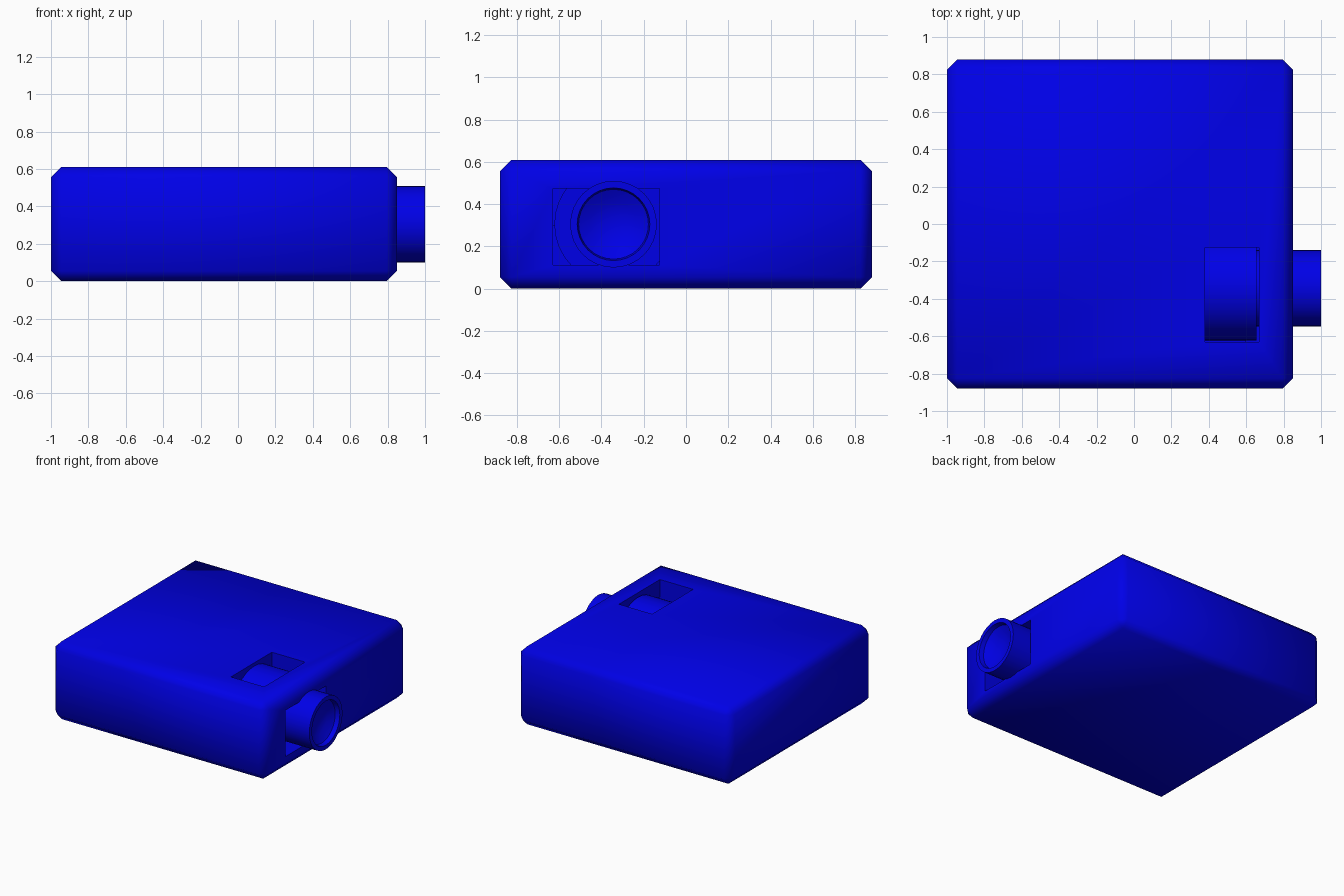
import bpy, bmesh, math

if "Cube" in bpy.data.objects:
    bpy.data.objects.remove(bpy.data.objects["Cube"])

blue = bpy.data.materials.new("blue")
blue.diffuse_color = (0.0, 0.0, 0.8, 1)
blue.use_nodes = True
blue.node_tree.nodes["Principled BSDF"].inputs["Base Color"].default_value = blue.diffuse_color

LENS_Y, LENS_Z = -0.343, 0.305


def select(obj):
    bpy.ops.object.select_all(action='DESELECT')
    obj.select_set(True)
    bpy.context.view_layer.objects.active = obj


def smooth(obj, angle=50):
    select(obj)
    bpy.ops.object.shade_smooth_by_angle(angle=math.radians(angle))


def box(name, lo, hi):
    bpy.ops.mesh.primitive_cube_add(size=1)
    obj = bpy.context.object
    obj.name = name
    for v in obj.data.vertices:
        v.co = [(a + b) / 2 + c * (b - a) for a, b, c in zip(lo, hi, v.co)]
    return obj


def lathe(name, profile, sides=32):
    """Spin (x, radius) points around the lens axis."""
    bm = bmesh.new()
    vs = [bm.verts.new((x, 0, r)) for x, r in profile]
    es = [bm.edges.new(p) for p in zip(vs, vs[1:])]
    bmesh.ops.spin(bm, geom=vs + es, cent=(0, 0, 0), axis=(1, 0, 0),
                   angle=2 * math.pi, steps=sides)
    bmesh.ops.remove_doubles(bm, verts=bm.verts, dist=1e-4)
    bmesh.ops.recalc_face_normals(bm, faces=bm.faces)
    bmesh.ops.translate(bm, verts=bm.verts, vec=(0, LENS_Y, LENS_Z))
    mesh = bpy.data.meshes.new(name)
    bm.to_mesh(mesh)
    bm.free()
    obj = bpy.data.objects.new(name, mesh)
    bpy.context.collection.objects.link(obj)
    mesh.materials.append(blue)
    smooth(obj)
    return obj


# Chamfered case
case = box("case", (-1, -0.88, 0), (0.85, 0.88, 0.61))
case.data.materials.append(blue)
bevel = case.modifiers.new("chamfer", 'BEVEL')
bevel.width = 0.055
bevel.segments = 1
select(case)
bpy.ops.object.modifier_apply(modifier=bevel.name)

# Top slot for the focus ring and side opening for the lens
cutters = [box("slot_cutter", (0.38, -0.63, 0.3), (0.667, -0.125, 0.8)),
           box("opening_cutter", (0.6, -0.63, 0.112), (1.0, -0.125, 0.473))]
for cutter in cutters:
    cut = case.modifiers.new("cut", 'BOOLEAN')
    cut.operation = 'DIFFERENCE'
    cut.solver = 'EXACT'
    cut.object = cutter
    select(case)
    bpy.ops.object.modifier_apply(modifier=cut.name)
for cutter in cutters:
    bpy.data.objects.remove(cutter)
smooth(case)

# Focus ring filling the slot
lathe("focus_ring", [(0.38, 0), (0.38, 0.28), (0.655, 0.28), (0.655, 0)])

# Lens barrel with a rim and dished front
lathe("lens_barrel", [(0.6, 0), (0.6, 0.205), (1.0, 0.205), (1.0, 0.172),
                      (0.965, 0.165), (0.935, 0.11), (0.92, 0.055), (0.915, 0)])
